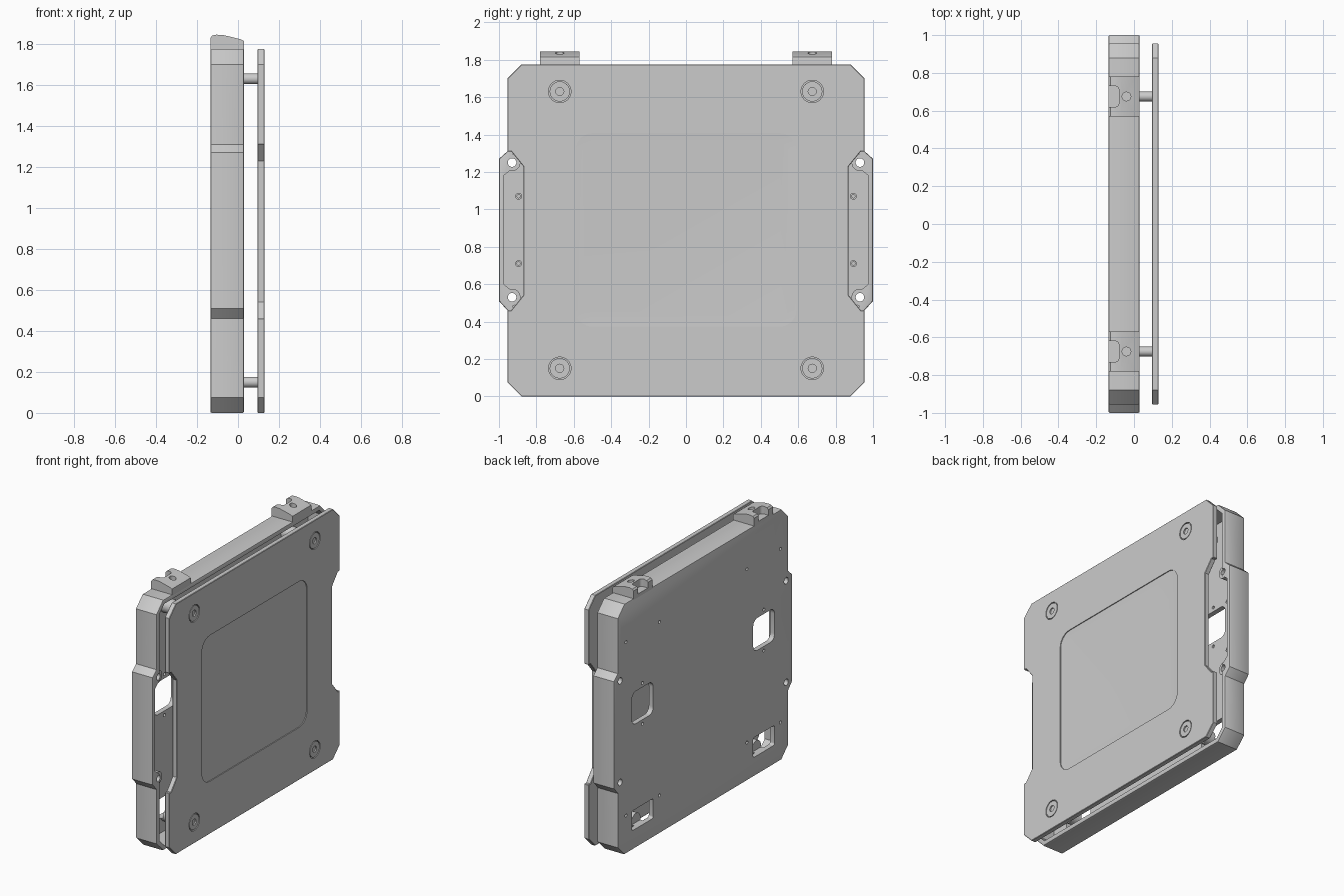
import bpy, bmesh, math

if "Cube" in bpy.data.objects:
    bpy.data.objects.remove(bpy.data.objects["Cube"])

BACK, FRONT = -0.135, 0.03          # housing depth range
COVER0, COVER1 = 0.095, 0.13        # cover depth range


def loft(name, rings):
    """Solid from matching rings of 3D points, capped at both ends."""
    bm = bmesh.new()
    loops = [[bm.verts.new(p) for p in r] for r in rings]
    n = len(loops[0])
    for a, b in zip(loops, loops[1:]):
        for i in range(n):
            bm.faces.new((a[i], a[(i + 1) % n], b[(i + 1) % n], b[i]))
    bm.faces.new(loops[0])
    bm.faces.new(loops[-1])
    bmesh.ops.recalc_face_normals(bm, faces=bm.faces)
    me = bpy.data.meshes.new(name)
    bm.to_mesh(me)
    bm.free()
    ob = bpy.data.objects.new(name, me)
    bpy.context.collection.objects.link(ob)
    return ob


def prism(name, x0, x1, pts):
    return loft(name, [[(x, y, z) for y, z in pts] for x in (x0, x1)])


def circle(cy, cz, r, n=24):
    return [(cy + r * math.cos(2 * math.pi * i / n), cz + r * math.sin(2 * math.pi * i / n))
            for i in range(n)]


def rrect(cy, cz, w, h, r, n=6):
    pts = []
    for k, (sy, sz) in enumerate(((1, 1), (-1, 1), (-1, -1), (1, -1))):
        for i in range(n + 1):
            a = math.pi / 2 * (k + i / n)
            pts.append((cy + sy * (w / 2 - r) + r * math.cos(a),
                        cz + sz * (h / 2 - r) + r * math.sin(a)))
    return pts


def mirrored(half):
    return half + [(-y, z) for y, z in reversed(half)]


def apply(ob, kind, **props):
    bpy.context.view_layer.objects.active = ob
    m = ob.modifiers.new("m", kind)
    for k, v in props.items():
        setattr(m, k, v)
    bpy.ops.object.modifier_apply(modifier=m.name)


def combine(ob, other, op='DIFFERENCE'):
    other.hide_render = True
    apply(ob, 'BOOLEAN', object=other, operation=op, solver='EXACT')
    bpy.data.objects.remove(other)


def smooth(ob):
    bpy.ops.object.select_all(action='DESELECT')
    ob.select_set(True)
    bpy.context.view_layer.objects.active = ob
    bpy.ops.object.shade_smooth_by_angle(angle=math.radians(28))


# Housing: tray open towards +x, with bulged sides
outer = mirrored([(.88, 0), (.955, .075), (.955, .46), (1, .51), (1, 1.27),
                  (.955, 1.31), (.955, 1.70), (.88, 1.775)])
inner = mirrored([(.868, .03), (.925, .087), (.925, .56), (.975, .60), (.975, 1.18),
                  (.925, 1.22), (.925, 1.688), (.868, 1.745)])
housing = prism("housing", BACK, FRONT, outer)
apply(housing, 'BEVEL', width=.008, segments=2, limit_method='ANGLE',
      angle_limit=math.radians(50))
combine(housing, prism("cut", BACK + .035, FRONT + .1, inner))

for s in (-1, 1):
    # Side mounting bosses with through holes
    for z in (.53, 1.25):
        combine(housing, prism("boss", BACK + .01, FRONT - .006, circle(s * .93, z, .045)), 'UNION')
        combine(housing, prism("cut", -.3, .2, circle(s * .93, z, .023)))
    # Small screw bosses on the floor
    for z in (.71, 1.07):
        combine(housing, prism("boss", BACK + .01, -.04, circle(s * .895, z, .018)), 'UNION')
        combine(housing, prism("cut", -.07, .1, circle(s * .895, z, .009, 12)))
    # Standoff pedestals
    for z in (.15, 1.63):
        combine(housing, prism("boss", BACK + .01, -.02, circle(s * .675, z, .05)), 'UNION')
    # Windows in the back wall and pin holes
    combine(housing, prism("cut", -.3, -.08, rrect(s * .68, .995, .24, .23, .045)))
    combine(housing, prism("cut", -.3, -.08, rrect(s * .68, .205, .24, .14, .015)))
    for y, z in ((.68, 1.14), (.68, .85), (.49, 1.5), (.865, 1.5), (.49, .27), (.865, .27)):
        combine(housing, prism("cut", -.3, -.08, circle(s * y, z, .011, 12)))
smooth(housing)

# Top tabs: sloped profile, rear notch and vertical hole
profile = [(BACK, 1.765), (BACK, 1.83), (-.125, 1.841), (-.105, 1.845), (-.07, 1.843),
           (.015, 1.822), (.028, 1.815), (FRONT, 1.805), (FRONT, 1.765)]
for side, s in (("left", -1), ("right", 1)):
    tab = loft("top_tab_" + side, [[(x, s * .675 + d, z) for x, z in profile] for d in (-.105, .105)])
    combine(tab, loft("cut", [[(x, y, z) for x, y in rrect(-.12, s * .675, .08, .11, .02)]
                              for z in (1.79, 1.9)]))
    combine(tab, loft("cut", [[(x, y, z) for x, y in circle(-.04, s * .675, .023)]
                              for z in (1.78, 1.9)]))
    smooth(tab)

# Cover plate: chamfered corners, side notches, shallow recessed panel
cover = prism("cover_plate", COVER0, COVER1, mirrored(
    [(.88, 0), (.955, .075), (.955, .46), (.935, .46), (.87, .54), (.87, 1.23),
     (.935, 1.31), (.955, 1.31), (.955, 1.70), (.88, 1.775)]))
apply(cover, 'BEVEL', width=.003, segments=1, limit_method='ANGLE', angle_limit=math.radians(60))
panel_in, panel_out = rrect(0, .89, 1.10, .95, .05), rrect(0, .89, 1.18, 1.035, .09)
combine(cover, loft("cut", [[(x, y, z) for y, z in pts] for x, pts in
                            ((COVER1 - .008, panel_in), (COVER1 - .006, panel_out),
                             (COVER1 + .02, panel_out))]))

# Standoffs and the cover screws above them
for s in (-1, 1):
    for z in (.15, 1.63):
        combine(cover, prism("cut", COVER1 - .012, .2, circle(s * .675, z, .06, 32)))
        prism_post = prism("standoff", -.03, COVER0 + .003, circle(s * .675, z, .026))
        smooth(prism_post)
        screw = prism("cover_screw", COVER1 - .015, COVER1 - .001, circle(s * .675, z, .054, 32))
        combine(screw, prism("cut", COVER1 - .01, .2, circle(s * .675, z, .022, 12)))
        smooth(screw)
smooth(cover)
